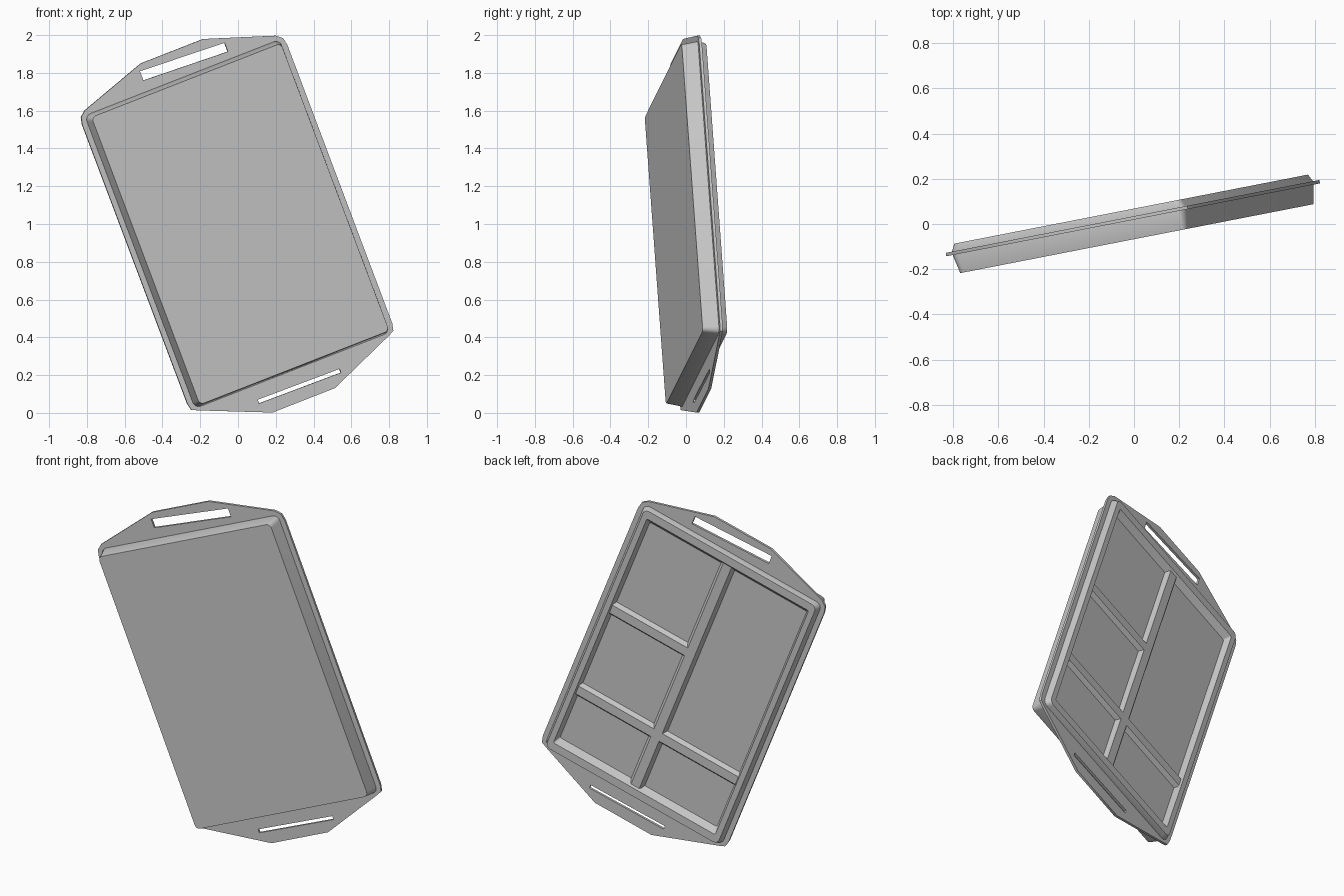
import bpy, bmesh, math
from mathutils import Matrix

if "Cube" in bpy.data.objects:
    bpy.data.objects.remove(bpy.data.objects["Cube"])

# Material
grey = bpy.data.materials.new("plain grey")
grey.use_nodes = True
colour = (0.57, 0.57, 0.57, 1)
grey.diffuse_color = colour
grey.node_tree.nodes["Principled BSDF"].inputs["Base Color"].default_value = colour

# The tray stands on a tilted corner, its open side to the back
pose = (Matrix.Translation((0, 0, 1)) @ Matrix.Rotation(math.radians(11.04), 4, 'Z')
        @ Matrix.Rotation(math.radians(-21), 4, 'Y')
        @ Matrix(((-1, 0, 0, 0), (0, 0, 1, 0), (0, 1, 0, 0), (0, 0, 0, 1))))


def finish(name, bm):
    bmesh.ops.recalc_face_normals(bm, faces=bm.faces)
    mesh = bpy.data.meshes.new(name)
    bm.to_mesh(mesh)
    bm.free()
    mesh.materials.append(grey)
    obj = bpy.data.objects.new(name, mesh)
    obj.matrix_world = pose
    bpy.context.collection.objects.link(obj)
    return obj


def rounded(hx, hy, r, steps=4):
    """Outline of a rounded rectangle."""
    pts = []
    for k, (sx, sy) in enumerate(((1, 1), (-1, 1), (-1, -1), (1, -1))):
        for i in range(steps + 1):
            a = math.pi / 2 * (k + i / steps)
            pts.append((sx * (hx - r) + r * math.cos(a), sy * (hy - r) + r * math.sin(a)))
    return pts


def loft(name, sections):
    """Join matching outlines at given depths and cap both ends."""
    bm = bmesh.new()
    rings = [[bm.verts.new((x, y, z)) for x, y in pts] for pts, z in sections]
    for a, b in zip(rings, rings[1:]):
        n = len(a)
        for i in range(n):
            bm.faces.new((a[i], a[(i + 1) % n], b[(i + 1) % n], b[i]))
    bm.faces.new(rings[0])
    bm.faces.new(rings[-1])
    return finish(name, bm)


# Tray shell: base, drafted walls, rim and drafted cavity
RIM, FLOOR = 0.067, -0.055
loft("tray_shell", [
    (rounded(0.547, 0.815, 0.025), -0.066),
    (rounded(0.565, 0.832, 0.035), 0.03),
    (rounded(0.547, 0.822, 0.03), RIM),
    (rounded(0.515, 0.775, 0.01), RIM),
    (rounded(0.458, 0.665, 0.008), FLOOR)])

# Flange with a pointed handle at each end
side = [(0.592, 0.79), (0.583, 0.83)]
upper = side + [(0.552, 0.856), (0.18, 0.98)]
lower = side + [(0.552, 0.845), (0.18, 1.0)]
outline = (upper + [(-x, y) for x, y in reversed(upper)]
           + [(-x, -y) for x, y in lower] + [(x, -y) for x, y in reversed(lower)])
flange = loft("handle_flange", [(outline, 0.019), (outline, 0.034)])

# Grip slots
slots = {"upper_slot_cutter": [(0.2, 0.943), (0.2, 0.891), (-0.28, 0.87), (-0.28, 0.92)],
         "lower_slot_cutter": [(0.23, -0.908), (0.23, -0.929), (-0.24, -0.935), (-0.24, -0.914)]}
for name, pts in slots.items():
    cutter = loft(name, [(pts, -0.1), (pts, 0.1)])
    cutter.hide_render = True
    cut = flange.modifiers.new(name, 'BOOLEAN')
    cut.operation = 'DIFFERENCE'
    cut.object = cutter
    cut.solver = 'EXACT'

# Bake the slots in and drop the cutters
bpy.context.view_layer.update()
graph = bpy.context.evaluated_depsgraph_get()
baked = bpy.data.meshes.new_from_object(flange.evaluated_get(graph))
flange.modifiers.clear()
flange.data = baked
for name in slots:
    bpy.data.objects.remove(bpy.data.objects[name])


# Compartment dividers, much narrower at the top
def divider(name, centre, start, end, along_y):
    def box(half):
        a, b = centre - half, centre + half
        pts = [(start, a), (end, a), (end, b), (start, b)]
        return [(y, x) for x, y in pts] if along_y else pts
    return loft(name, [(box(0.095), FLOOR - 0.003), (box(0.034), 0.05), (box(0.026), 0.057)])


divider("long_divider", -0.003, -0.765, 0.765, True)
divider("full_cross_divider", -0.41, -0.508, 0.508, False)
divider("short_cross_divider", 0.15, -0.508, 0.0, False)

# Smooth shading that keeps the edges sharp
for obj in bpy.context.collection.objects:
    if obj.type == 'MESH' and grey.name in obj.data.materials:
        bpy.ops.object.select_all(action='DESELECT')
        obj.select_set(True)
        bpy.context.view_layer.objects.active = obj
        bpy.ops.object.shade_smooth_by_angle(angle=math.radians(30))
